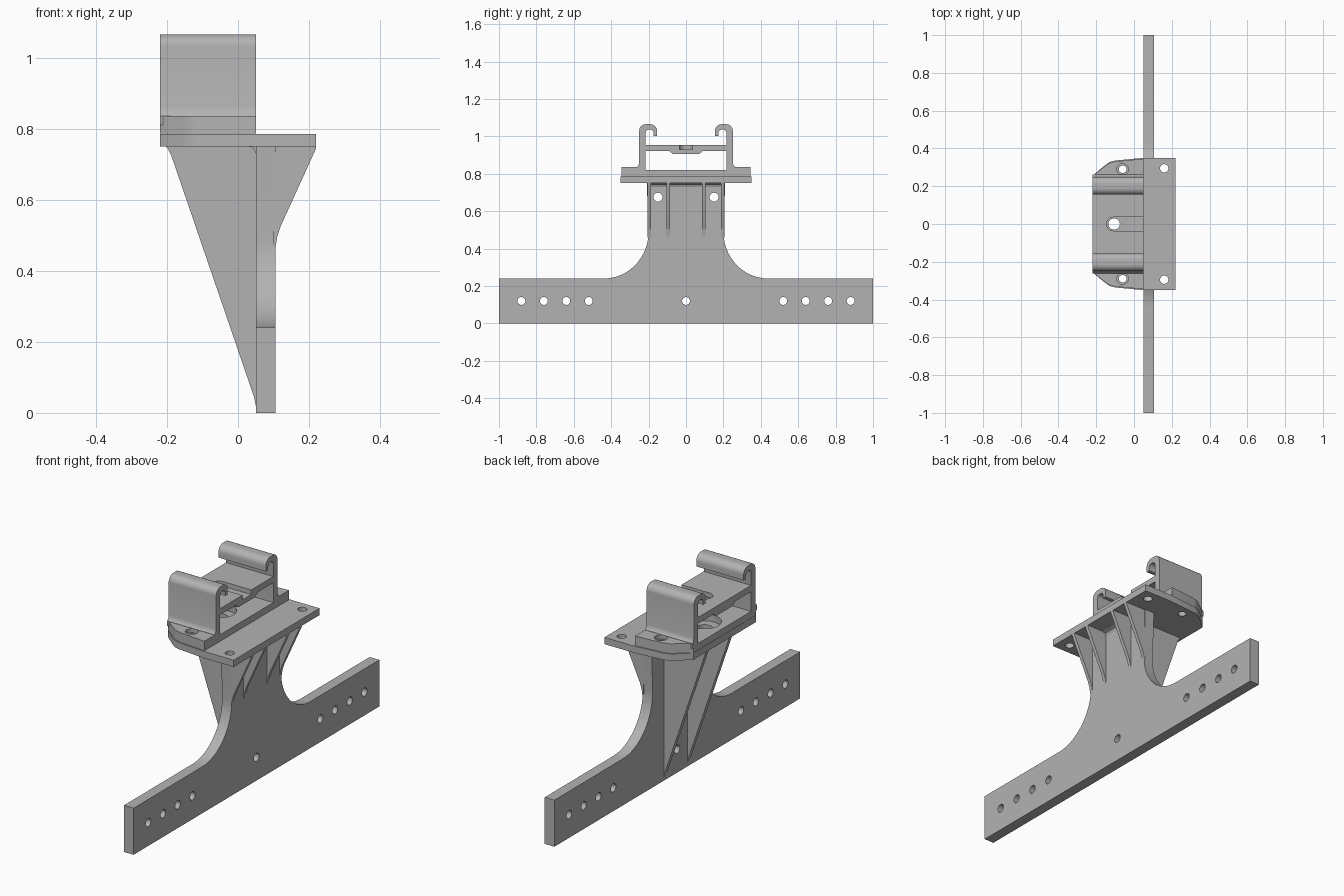
import bpy, bmesh, math
from mathutils import Vector

if "Cube" in bpy.data.objects:
    bpy.data.objects.remove(bpy.data.objects["Cube"])

grey = bpy.data.materials.new("bracket grey")
grey.use_nodes = True
COLOUR = (0.45, 0.45, 0.45, 1)
grey.diffuse_color = COLOUR
grey.node_tree.nodes["Principled BSDF"].inputs["Base Color"].default_value = COLOUR


def prism(name, pts, axis, lo, hi):
    """Extrude a 2D outline along an axis: x uses (y,z), y uses (x,z), z uses (x,y)."""
    place = {"x": lambda u, v, t: (t, u, v),
             "y": lambda u, v, t: (u, t, v),
             "z": lambda u, v, t: (u, v, t)}[axis]
    bm = bmesh.new()
    face = bm.faces.new([bm.verts.new(place(u, v, lo)) for u, v in pts])
    ext = bmesh.ops.extrude_face_region(bm, geom=[face])
    moved = [g for g in ext["geom"] if isinstance(g, bmesh.types.BMVert)]
    bmesh.ops.translate(bm, verts=moved, vec=Vector(place(0, 0, hi - lo)))
    bmesh.ops.recalc_face_normals(bm, faces=bm.faces)
    mesh = bpy.data.meshes.new(name)
    bm.to_mesh(mesh)
    bm.free()
    mesh.materials.append(grey)
    ob = bpy.data.objects.new(name, mesh)
    bpy.context.collection.objects.link(ob)
    return ob


def arc(cu, cv, r, a, b, n=8, rv=None):
    angles = [math.radians(a + (b - a) * i / n) for i in range(n + 1)]
    return [(cu + r * math.cos(t), cv + (rv or r) * math.sin(t)) for t in angles]


def hole(u, v, r, axis, lo, hi):
    return prism("cutter", arc(u, v, r, 0, 345, 23), axis, lo, hi)


def rect(u0, v0, u1, v1):
    return [(u0, v0), (u1, v0), (u1, v1), (u0, v1)]


def cut(ob, cutters):
    bpy.context.view_layer.objects.active = ob
    for c in cutters:
        mod = ob.modifiers.new("cut", "BOOLEAN")
        mod.operation = "DIFFERENCE"
        mod.solver = "EXACT"
        mod.object = c
        bpy.ops.object.modifier_apply(modifier=mod.name)
        bpy.data.objects.remove(c)


def mirrored(half):
    """Complete an outline that is symmetric in its first coordinate."""
    return half + [(-u, v) for u, v in reversed(half)]


parts = []

# Upright web with the long drilled bar and swept shoulders
half = [(1, 0), (1, 0.24)] + arc(0.44, 0.49, 0.24, 270, 180, 16, 0.25) + [(0.21, 0.755)]
web = prism("drilled_web", mirrored(half), "x", 0.05, 0.105)
cut(web, [hole(y, 0.12, 0.021, "x", 0, 0.2)
          for y in (-0.88, -0.76, -0.64, -0.52, 0, 0.52, 0.64, 0.76, 0.88)])
cut(web, [hole(y, 0.675, 0.024, "x", 0, 0.2) for y in (-0.15, 0.15)])
parts.append(web)

# Gussets under the plate on both sides of the web
short_rib = [(0.1, 0.755), (0.22, 0.755), (0.22, 0.745), (0.12, 0.525),
             (0.11, 0.495), (0.105, 0.46), (0.1, 0.46)]
long_rib = [(0.06, 0.755), (-0.21, 0.755), (-0.198, 0.745), (-0.188, 0.725),
            (0.045, 0.045), (0.05, 0.02), (0.06, 0.02)]
for side, s in (("left", 1), ("right", -1)):
    for where, y in (("inner", 0.095), ("outer", 0.196)):
        parts.append(prism(f"{where}_short_gusset_{side}", short_rib, "y",
                           s * y - 0.009, s * y + 0.009))
    parts.append(prism(f"long_gusset_{side}", long_rib, "y",
                       s * 0.095 - 0.011, s * 0.095 + 0.011))

# Small coves where the web meets the plate
for name, x, d in (("front_cove", 0.105, 1), ("rear_cove", 0.05, -1)):
    cove = [(x - d * 0.005, 0.755), (x + d * 0.02, 0.755), (x + d * 0.02, 0.75),
            (x + d * 0.006, 0.744), (x, 0.73), (x - d * 0.005, 0.73)]
    parts.append(prism(name, cove, "y", -0.2, 0.2))


# Mounting plate and clamp base share the clipped rear corners
def clipped(x_end, w):
    edge = [(x_end, w), (0.05, w), (-0.1, w - 0.014), (-0.13, w - 0.022),
            (-0.155, w - 0.04), (-0.22, 0.255)]
    return edge + [(x, -y) for x, y in reversed(edge)]


plate = prism("mounting_plate", clipped(0.22, 0.35), "z", 0.75, 0.785)
cut(plate, [hole(0.16, s * 0.295, 0.022, "z", 0.7, 0.9) for s in (1, -1)])
cut(plate, [hole(-0.06, s * 0.29, 0.02, "z", 0.7, 0.9) for s in (1, -1)])
cut(plate, [hole(-0.105, 0, 0.04, "z", 0.7, 0.9)])
parts.append(plate)

base = prism("clamp_base", clipped(0.05, 0.345), "z", 0.786, 0.835)
cut(base, [prism("cutter", rect(-0.216, 0.82, 0.216, 0.9), "x", -0.3, 0.1)])
for s in (1, -1):
    cut(base, [hole(-0.06, s * 0.29, 0.02, "z", 0.7, 0.9),
               hole(-0.06, s * 0.29, 0.031, "z", 0.815, 0.9)])
cut(base, [hole(-0.105, 0, 0.08, "z", 0.7, 0.9)])
parts.append(base)

# Hooked side walls of the clamp
hook = ([(0.216, 0.81), (0.262, 0.81), (0.262, 0.836), (0.254, 0.845), (0.25, 0.86)]
        + arc(0.215, 1.03, 0.035, 0, 90) + arc(0.19, 1.03, 0.035, 90, 180)
        + [(0.155, 1.003), (0.174, 1.003)]
        + arc(0.19, 1.02, 0.016, 180, 90, 4) + arc(0.2, 1.02, 0.016, 90, 0, 4))
for side, s in (("left", 1), ("right", -1)):
    parts.append(prism(f"hooked_wall_{side}", [(s * y, z) for y, z in hook],
                       "x", -0.22, 0.05))

# Bridge shelf with thickened middle, open slot and through hole
half = [(0.07, 0.905), (0.09, 0.922), (0.218, 0.922), (0.218, 0.954)]
shelf = prism("bridge_shelf", mirrored(half), "x", -0.22, 0.05)
slot = arc(-0.11, 0, 0.036, 90, 270, 12) + [(0.1, -0.036), (0.1, 0.036)]
cut(shelf, [prism("cutter", slot, "z", 0.93, 1), hole(-0.105, 0, 0.03, "z", 0.8, 1)])
parts.append(shelf)

# Smooth the rounded surfaces while keeping hard edges
bpy.ops.object.select_all(action="DESELECT")
for ob in parts:
    ob.select_set(True)
bpy.context.view_layer.objects.active = parts[0]
bpy.ops.object.shade_smooth_by_angle(angle=math.radians(30))
